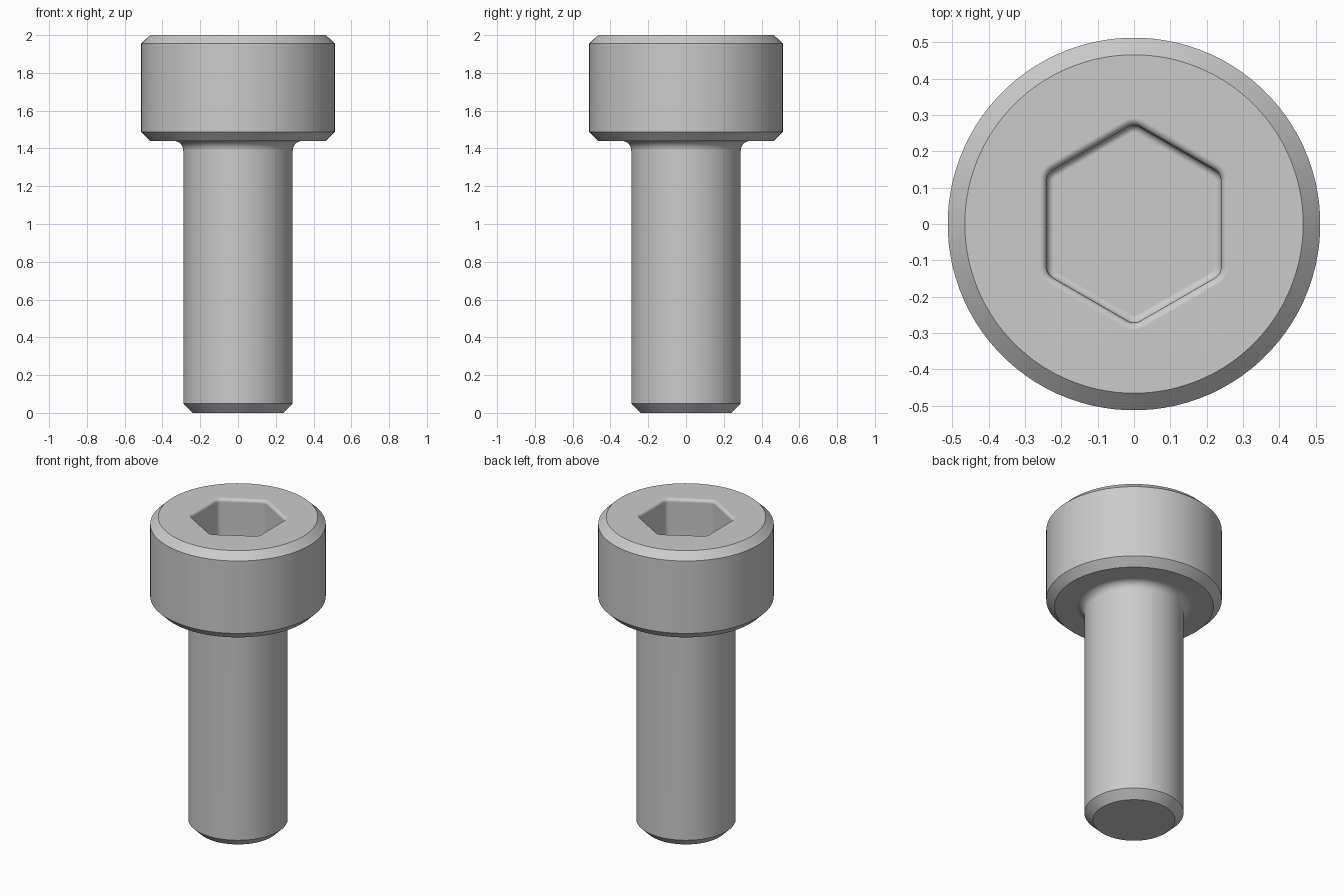
import bpy, bmesh
from math import sin, cos, pi, radians

if "Cube" in bpy.data.objects:
    bpy.data.objects.remove(bpy.data.objects["Cube"], do_unlink=True)

SIDES = 96
PER_CORNER = SIDES // 6
HEX_APOTHEM, HEX_ROUND = 0.24, 0.035
LIP, SOCKET_FLOOR = 0.02, 1.7

steel = bpy.data.materials.new("steel grey")
steel.use_nodes = True
grey = (0.6, 0.6, 0.6, 1)
steel.diffuse_color = grey
steel.node_tree.nodes["Principled BSDF"].inputs["Base Color"].default_value = grey


def circle(r, z):
    """Ring of points, matched to the socket outline."""
    return [(r * cos(a), r * sin(a), z)
            for a in (radians(60) + 2 * pi * (i + 0.5) / SIDES for i in range(SIDES))]


def rounded_hex(offset, z):
    """Hexagon outline with rounded corners, moved outward by offset."""
    pts = []
    reach = (HEX_APOTHEM - HEX_ROUND) / cos(pi / 6)
    r = HEX_ROUND + offset
    for corner in range(6):
        mid = radians(90 + 60 * corner)
        for j in range(PER_CORNER):
            a = mid + radians(60) * (j / (PER_CORNER - 1) - 0.5)
            pts.append((reach * cos(mid) + r * cos(a), reach * sin(mid) + r * sin(a), z))
    return pts


quarter = [pi / 2 * i / 5 for i in range(6)]

# Shank with chamfered tip, fillet under the head, chamfered head
rings = [circle(0.24, 0), circle(0.29, 0.05)]
rings += [circle(0.34 - 0.05 * cos(a), 1.39 + 0.05 * sin(a)) for a in quarter]
rings += [circle(0.465, 1.44), circle(0.513, 1.488), circle(0.513, 1.955), circle(0.466, 2)]
# Socket: rounded lip, wall, rounded floor edge
rings += [rounded_hex(LIP * (1 - sin(a)), 2 - LIP * (1 - cos(a))) for a in quarter]
rings += [rounded_hex(-LIP * (1 - cos(a)), SOCKET_FLOOR + LIP * (1 - sin(a))) for a in quarter]

bm = bmesh.new()
loops = [[bm.verts.new(p) for p in ring] for ring in rings]
for low, high in zip(loops, loops[1:]):
    for i in range(SIDES):
        k = (i + 1) % SIDES
        bm.faces.new((low[i], low[k], high[k], high[i]))
bm.faces.new(loops[0][::-1])
bm.faces.new(loops[-1])
bmesh.ops.recalc_face_normals(bm, faces=bm.faces)

mesh = bpy.data.meshes.new("socket_head_bolt")
bm.to_mesh(mesh)
bm.free()
bolt = bpy.data.objects.new("socket_head_bolt", mesh)
bpy.context.collection.objects.link(bolt)
mesh.materials.append(steel)

# Smooth curved surfaces, crisp chamfer edges, flat large faces
bpy.ops.object.select_all(action="DESELECT")
bolt.select_set(True)
bpy.context.view_layer.objects.active = bolt
bpy.ops.object.shade_smooth_by_angle(angle=radians(30))
weighted = bolt.modifiers.new("Weighted normals", "WEIGHTED_NORMAL")
weighted.keep_sharp = True
